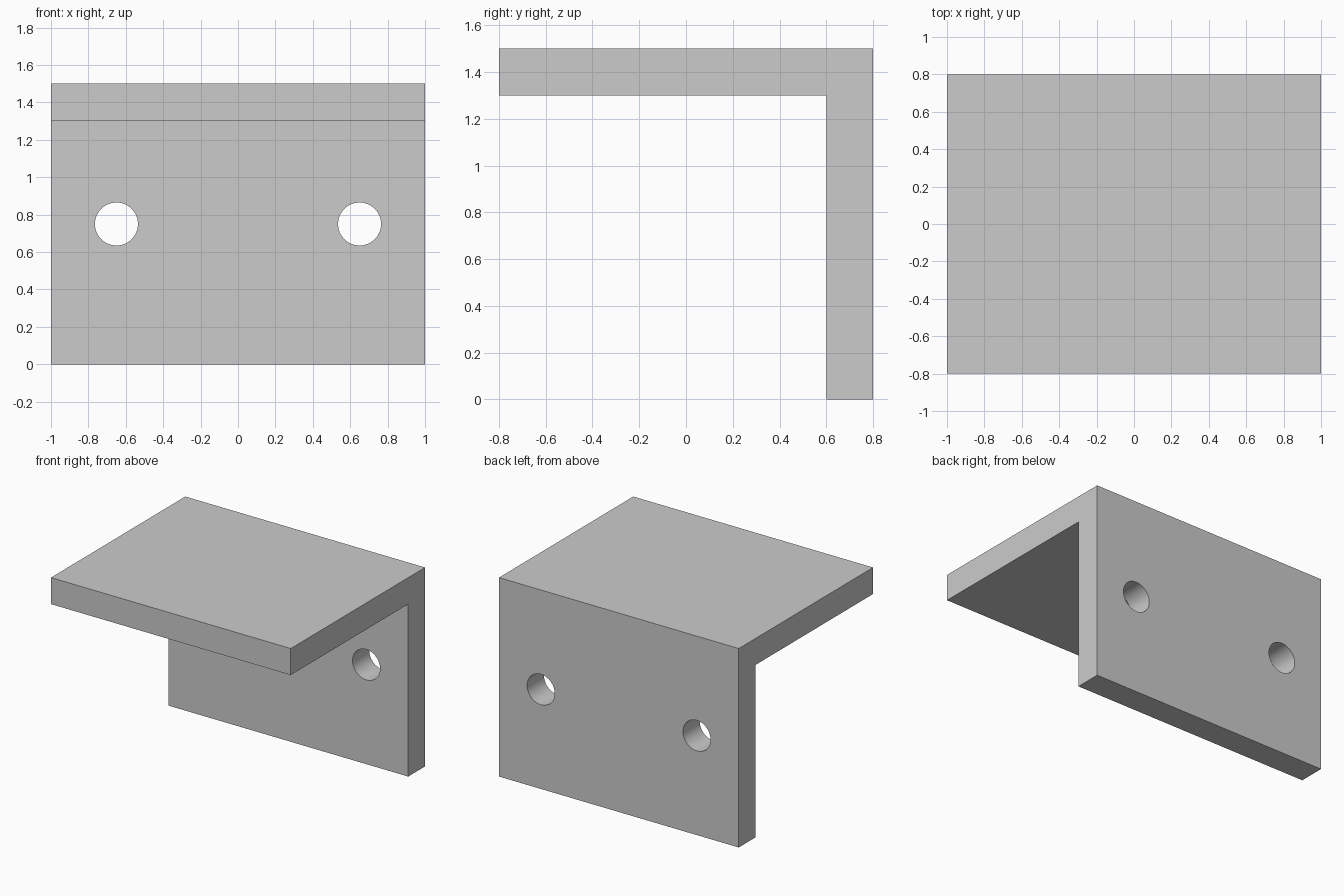
import bpy, bmesh
from math import radians

if "Cube" in bpy.data.objects:
    bpy.data.objects.remove(bpy.data.objects["Cube"])

WIDTH = 2.0
HOLE_X, HOLE_Z, HOLE_R = 0.65, 0.75, 0.115

# L-shaped bracket: side profile (y, z) extruded across the width
profile = [(-0.8, 1.3), (0.6, 1.3), (0.6, 0), (0.8, 0), (0.8, 1.5), (-0.8, 1.5)]
bm = bmesh.new()
face = bm.faces.new([bm.verts.new((-WIDTH / 2, y, z)) for y, z in profile])
ext = bmesh.ops.extrude_face_region(bm, geom=[face])
verts = [g for g in ext["geom"] if isinstance(g, bmesh.types.BMVert)]
bmesh.ops.translate(bm, verts=verts, vec=(WIDTH, 0, 0))
bmesh.ops.recalc_face_normals(bm, faces=bm.faces)
mesh = bpy.data.meshes.new("angle_bracket")
bm.to_mesh(mesh)
bm.free()
bracket = bpy.data.objects.new("angle_bracket", mesh)
bpy.context.collection.objects.link(bracket)

# Two screw holes through the upright plate
for side in (-1, 1):
    bpy.ops.mesh.primitive_cylinder_add(
        vertices=64, radius=HOLE_R, depth=0.4,
        location=(side * HOLE_X, 0.7, HOLE_Z), rotation=(radians(90), 0, 0))
    cutter = bpy.context.object
    cutter.name = "hole_cutter"
    cutter.hide_render = True
    bpy.ops.object.select_all(action="DESELECT")
    bracket.select_set(True)
    bpy.context.view_layer.objects.active = bracket
    cut = bracket.modifiers.new("screw_hole", "BOOLEAN")
    cut.operation = "DIFFERENCE"
    cut.solver = "EXACT"
    cut.object = cutter
    bpy.ops.object.modifier_apply(modifier=cut.name)
    bpy.data.objects.remove(cutter, do_unlink=True)

# Smooth hole walls, crisp plate edges
bpy.ops.object.shade_smooth_by_angle(angle=radians(30))
